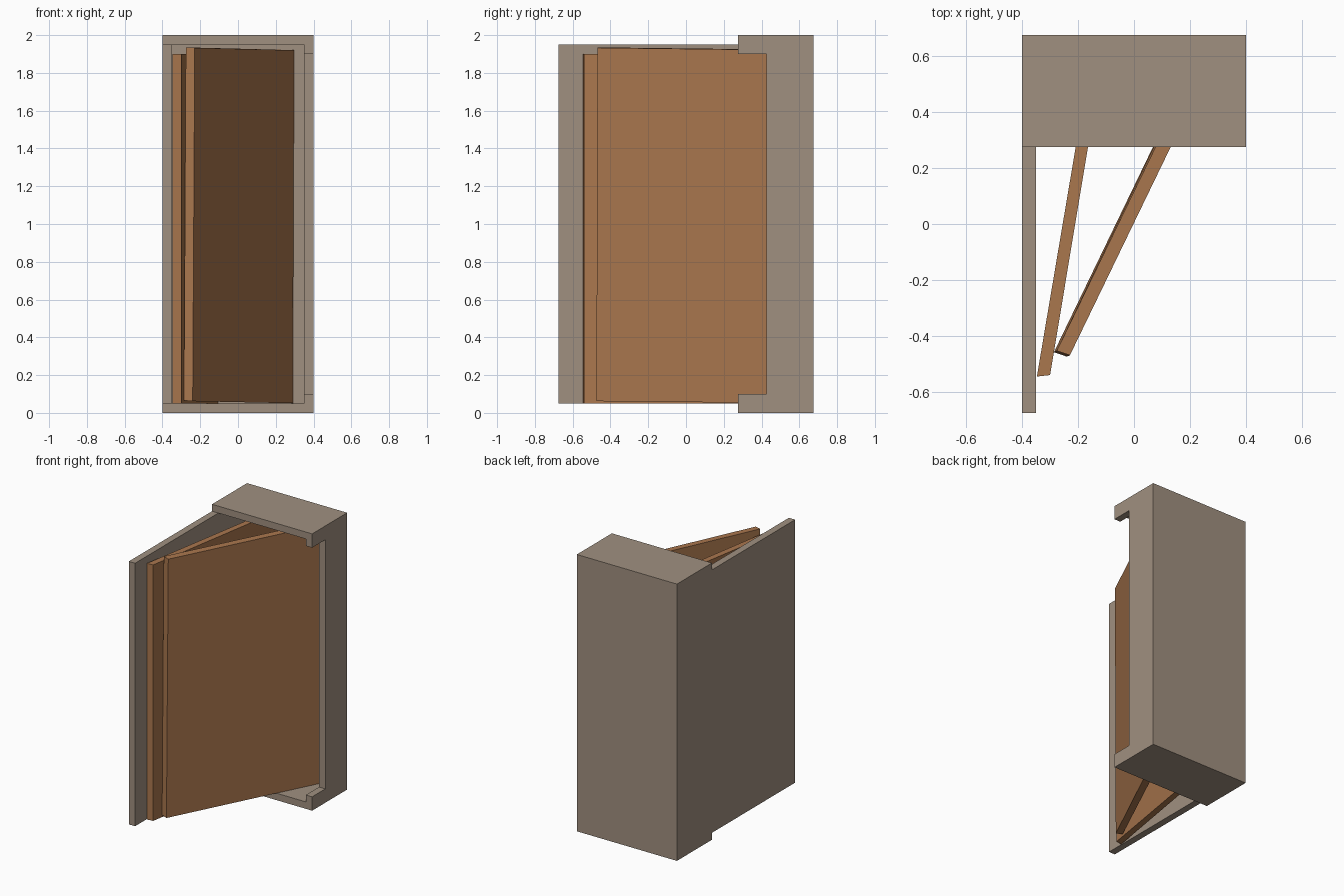
import bpy, bmesh

if "Cube" in bpy.data.objects:
    bpy.data.objects.remove(bpy.data.objects["Cube"])


def material(name, rgb):
    m = bpy.data.materials.new(name)
    m.diffuse_color = (*rgb, 1)
    m.use_nodes = True
    m.node_tree.nodes["Principled BSDF"].inputs["Base Color"].default_value = m.diffuse_color
    return m


CASE = material("grey brown", (0.352, 0.279, 0.216))
WOOD = material("orange brown", (0.402, 0.184, 0.076))


def finish(name, bm, mat):
    bmesh.ops.recalc_face_normals(bm, faces=bm.faces)
    mesh = bpy.data.meshes.new(name)
    bm.to_mesh(mesh)
    bm.free()
    mesh.materials.append(mat)
    bpy.context.collection.objects.link(bpy.data.objects.new(name, mesh))


def panel(name, bottom, top, mat):
    """Slab joining a bottom and a top outline of four points."""
    bm = bmesh.new()
    lo = [bm.verts.new(p) for p in bottom]
    hi = [bm.verts.new(p) for p in top]
    bm.faces.new(lo)
    bm.faces.new(hi)
    for i in range(4):
        j = (i + 1) % 4
        bm.faces.new((lo[i], lo[j], hi[j], hi[i]))
    finish(name, bm, mat)


# Case: one seamless shell made from grid cells, keeping only outer faces
CUTS = ([-0.4, -0.35, 0.35, 0.4],
        [-0.675, 0.275, 0.425, 0.625, 0.675],
        [0, 0.05, 0.1, 1.9, 1.95, 2])


def solid(c):
    if any(not 0 <= c[a] < len(CUTS[a]) - 1 for a in range(3)):
        return False
    x, y, z = c
    if y == 0:                       # long left wall
        return x == 0 and 1 <= z <= 3
    if x == 0 or y == 3 or z in (0, 4):   # left side, back, floor, roof
        return True
    return x == 2 and (z != 2 or y == 2)  # right side with cut-back edge


bm = bmesh.new()
for x in range(3):
    for y in range(4):
        for z in range(5):
            c = (x, y, z)
            if not solid(c):
                continue
            for a in range(3):
                for s in (0, 1):
                    n = list(c)
                    n[a] += 2 * s - 1
                    if solid(n):
                        continue
                    b, d = (a + 1) % 3, (a + 2) % 3
                    pts = []
                    for u, v in ((0, 0), (1, 0), (1, 1), (0, 1)):
                        i = list(c)
                        i[a] += s
                        i[b] += u
                        i[d] += v
                        pts.append(bm.verts.new([CUTS[k][i[k]] for k in range(3)]))
                    bm.faces.new(pts if s else pts[::-1])
bmesh.ops.remove_doubles(bm, verts=bm.verts, dist=1e-4)
bmesh.ops.dissolve_limit(bm, angle_limit=0.01, verts=bm.verts, edges=bm.edges)
finish("case", bm, CASE)

# Upright leaning panel beside the left wall
outline = [(-0.347, -0.545), (-0.30, -0.54), (-0.107, 0.62), (-0.15, 0.62)]
panel("left_panel", [(x, y, 0.05) for x, y in outline],
      [(x, y, 1.9) for x, y in outline], WOOD)

# Slightly tilted panel in the middle
panel("tilted_panel",
      [(-0.286, -0.458, 0.066), (-0.24, -0.474, 0.062),
       (0.29, 0.615, 0.051), (0.236, 0.624, 0.052)],
      [(-0.276, -0.453, 1.935), (-0.229, -0.469, 1.933),
       (0.297, 0.618, 1.92), (0.246, 0.624, 1.922)], WOOD)
